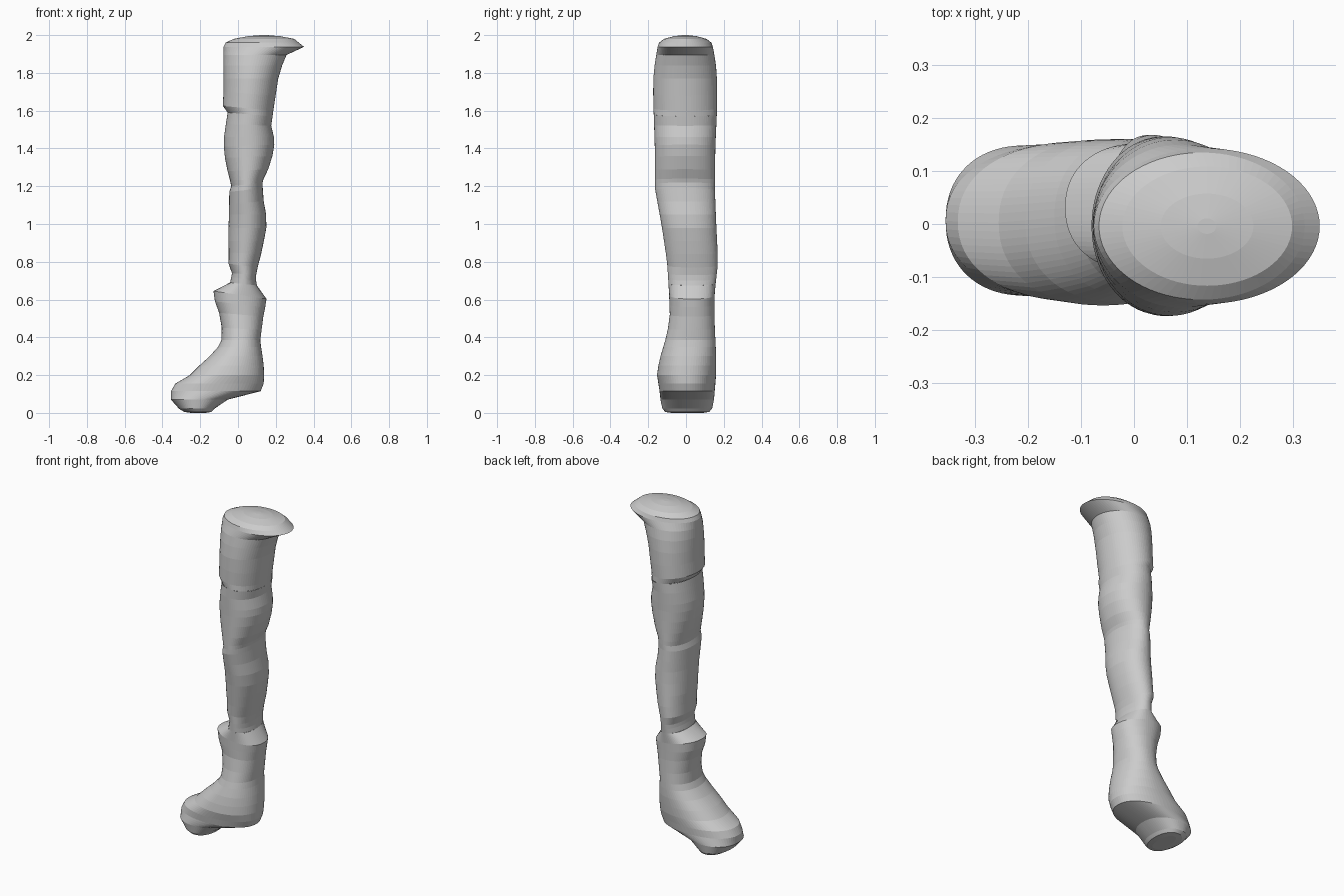
import bpy, bmesh, math

SIDES = 72

grey = bpy.data.materials.new("plain grey")
grey.diffuse_color = (0.6, 0.6, 0.6, 1)

# depth of the limb: z, y back-to-front limits
DEPTH = [(0.07, -0.135, 0.148), (0.115, -0.14, 0.152), (0.21, -0.155, 0.16),
         (0.3, -0.135, 0.16), (0.4, -0.105, 0.155), (0.5, -0.085, 0.15),
         (0.64, -0.09, 0.152), (0.8, -0.1, 0.17), (0.9, -0.115, 0.165),
         (1.0, -0.13, 0.16), (1.18, -0.163, 0.153), (1.4, -0.165, 0.155),
         (1.62, -0.172, 0.165), (1.75, -0.175, 0.165), (1.85, -0.165, 0.158),
         (1.94, -0.15, 0.142)]


def depth(z):
    if z <= DEPTH[0][0]:
        return DEPTH[0][1:]
    for a, b in zip(DEPTH, DEPTH[1:]):
        if z <= b[0]:
            t = (z - a[0]) / (b[0] - a[0])
            return a[1] + t * (b[1] - a[1]), a[2] + t * (b[2] - a[2])
    return DEPTH[-1][1:]


def loft(name, rings, power=2.0, cap_bottom=False, cap_top=False):
    """rings: z at left, z at right, left x, right x [, depth scale]"""
    bm = bmesh.new()
    loops = []
    for zl, zr, x0, x1, *scale in rings:
        k = scale[0] if scale else 1
        y0, y1 = depth((zl + zr) / 2)
        cy, ry = (y0 + y1) / 2, (y1 - y0) / 2 * k
        loop = []
        for i in range(SIDES):
            a = 2 * math.pi * i / SIDES
            c, s = math.cos(a), math.sin(a)
            c = math.copysign(abs(c) ** (2 / power), c)
            s = math.copysign(abs(s) ** (2 / power), s)
            t = (c + 1) / 2
            loop.append(bm.verts.new((x0 + (x1 - x0) * t, cy + ry * s,
                                      zl + (zr - zl) * t)))
        loops.append(loop)
    for lo, hi in zip(loops, loops[1:]):
        for i in range(SIDES):
            j = (i + 1) % SIDES
            bm.faces.new((lo[i], lo[j], hi[j], hi[i]))
    if cap_bottom:
        bm.faces.new(loops[0][::-1])
    if cap_top:
        bm.faces.new(loops[-1])
    mesh = bpy.data.meshes.new(name)
    bm.to_mesh(mesh)
    bm.free()
    mesh.materials.append(grey)
    obj = bpy.data.objects.new(name, mesh)
    bpy.context.collection.objects.link(obj)
    return obj


# foot with heel, ankle and flared cuff
cuff_neck = (0.69, 0.675, -0.042, 0.1)
loft("boot", [
    (0.0, 0.0, -0.25, -0.17, 0.6), (0.005, 0.005, -0.285, -0.14, 0.82),
    (0.022, 0.022, -0.312, -0.125, 0.93), (0.07, 0.07, -0.355, -0.055),
    (0.115, 0.115, -0.355, 0.12), (0.155, 0.155, -0.332, 0.136),
    (0.2, 0.2, -0.255, 0.138), (0.25, 0.25, -0.205, 0.136),
    (0.3, 0.3, -0.15, 0.13), (0.35, 0.35, -0.105, 0.122),
    (0.385, 0.385, -0.088, 0.118), (0.45, 0.44, -0.086, 0.125),
    (0.53, 0.51, -0.1, 0.134), (0.59, 0.56, -0.122, 0.144),
    (0.645, 0.603, -0.13, 0.151), cuff_neck], 2.2, cap_bottom=True)

# lower leg up to the knee
knee = (1.2, 1.22, -0.036, 0.13)
loft("lower_leg", [
    cuff_neck, (0.72, 0.7, -0.035, 0.096), (0.74, 0.73, -0.032, 0.096),
    (0.79, 0.77, -0.05, 0.104), (0.85, 0.84, -0.049, 0.122),
    (0.91, 0.91, -0.051, 0.137), (0.98, 0.98, -0.05, 0.15),
    (1.05, 1.05, -0.048, 0.149), (1.11, 1.12, -0.047, 0.136),
    (1.17, 1.19, -0.046, 0.131), knee], 2.1)

# thigh, widening to the hem of the upper garment
hem = (1.59, 1.57, -0.055, 0.183)
loft("thigh", [
    knee, (1.23, 1.24, -0.042, 0.136), (1.28, 1.29, -0.055, 0.16),
    (1.35, 1.36, -0.069, 0.182), (1.41, 1.42, -0.075, 0.192),
    (1.46, 1.46, -0.074, 0.19), (1.53, 1.52, -0.064, 0.176), hem], 2.1)

# upper section with the overhanging domed top
loft("hip_cap", [
    hem, (1.625, 1.6, -0.08, 0.187), (1.7, 1.68, -0.077, 0.199),
    (1.77, 1.77, -0.077, 0.213), (1.84, 1.84, -0.078, 0.234),
    (1.895, 1.895, -0.077, 0.257), (1.938, 1.938, -0.076, 0.35),
    (1.96, 1.96, -0.066, 0.322, 0.95), (1.98, 1.98, -0.022, 0.298, 0.77),
    (1.994, 1.994, 0.05, 0.225, 0.42), (2.0, 2.0, 0.12, 0.155, 0.1)],
    2.0, cap_top=True)
